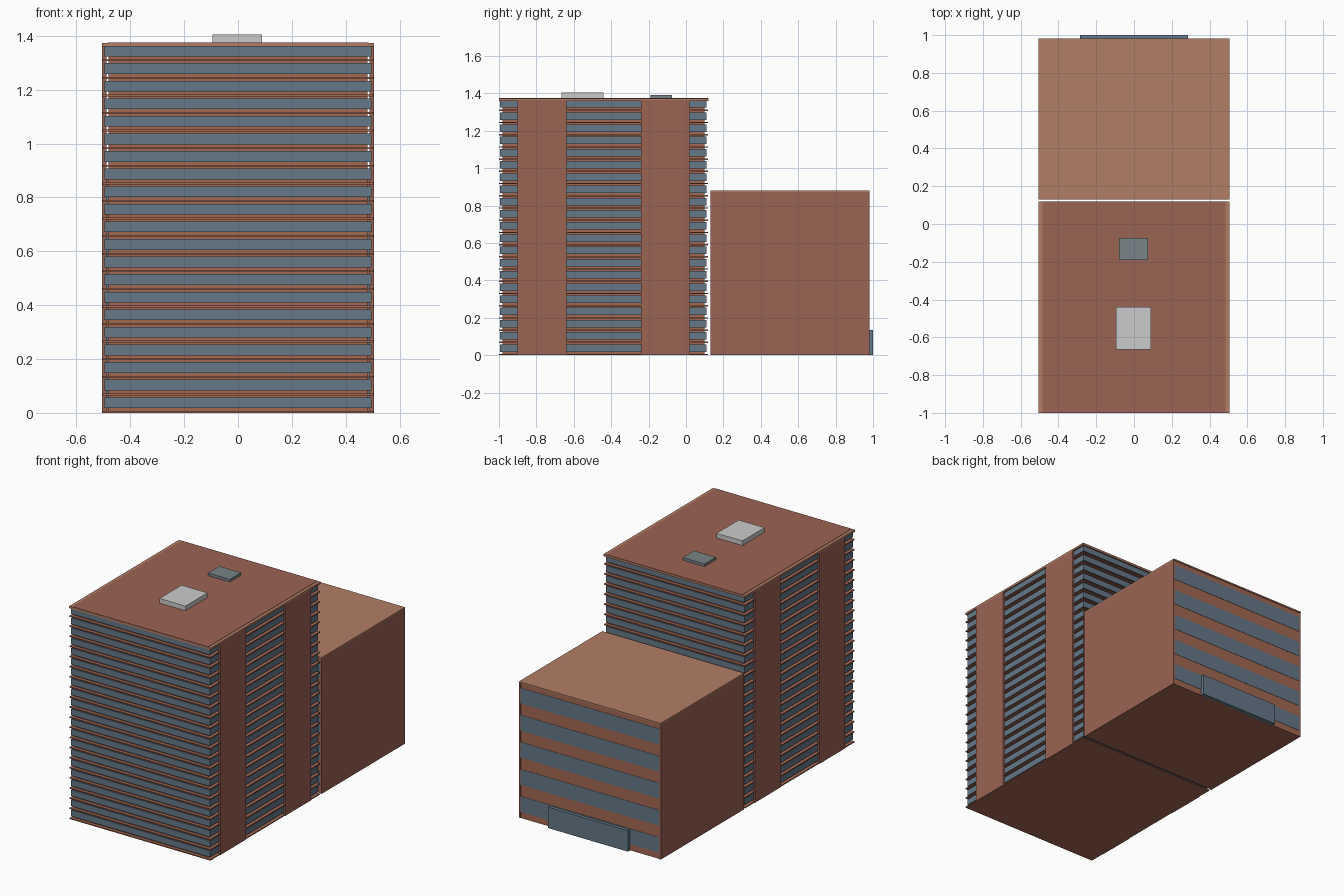
import bpy, bmesh

if "Cube" in bpy.data.objects:
    bpy.data.objects.remove(bpy.data.objects["Cube"])


def material(name, r, g, b):
    m = bpy.data.materials.new(name)
    m.diffuse_color = (r, g, b, 1)
    m.use_nodes = True
    m.node_tree.nodes["Principled BSDF"].inputs["Base Color"].default_value = m.diffuse_color
    return m


BRICK = material("brick", 0.33, 0.125, 0.09)
BAND = material("band_brick", 0.37, 0.14, 0.085)
TAN = material("tan_coping", 0.45, 0.21, 0.135)
GLASS = material("glass", 0.13, 0.19, 0.25)
PLANT = material("plant_grey", 0.19, 0.23, 0.24)


def boxes(name, spans, mat=None):
    """One object made of boxes, each (x0, x1, y0, y1, z0, z1)."""
    bm = bmesh.new()
    for x0, x1, y0, y1, z0, z1 in spans:
        vs = bmesh.ops.create_cube(bm, size=1)["verts"]
        for v in vs:
            v.co = ((x0 + x1) / 2 + v.co.x * (x1 - x0),
                    (y0 + y1) / 2 + v.co.y * (y1 - y0),
                    (z0 + z1) / 2 + v.co.z * (z1 - z0))
    me = bpy.data.meshes.new(name)
    bm.to_mesh(me)
    bm.free()
    ob = bpy.data.objects.new(name, me)
    bpy.context.collection.objects.link(ob)
    if mat:
        me.materials.append(mat)
    return ob


# Tower: recessed brick core, glass strips and thin floor fins on each storey
FLOORS, STEP = 21, 0.0653
boxes("tower_core", [(-0.481, 0.481, -0.98, 0.098, 0.001, 1.362)], BAND)
boxes("tower_windows", [(-0.495, 0.495, -0.994, 0.11, i * STEP + 0.018, i * STEP + 0.058)
                        for i in range(FLOORS)], GLASS)
boxes("floor_fins", [(-0.503, 0.503, -1.0, 0.117, i * STEP, i * STEP + 0.007)
                     for i in range(FLOORS)], BAND)

# Full-height brick piers on both sides
boxes("side_piers", [(min(s * 0.488, s * 0.506), max(s * 0.488, s * 0.506), y0, y1, 0, 1.365)
                     for s in (-1, 1) for y0, y1 in ((-0.9, -0.64), (-0.24, 0.02))], BRICK)

# Tower roof and rooftop plant
boxes("tower_roof_edge", [(-0.506, 0.506, -1.0, 0.12, 1.36, 1.373)], TAN)
boxes("tower_roof_deck", [(-0.485, 0.485, -0.998, 0.118, 1.37, 1.375)], BRICK)
boxes("large_roof_unit", [(-0.095, 0.09, -0.665, -0.44, 1.374, 1.405)])
boxes("small_roof_unit", [(-0.08, 0.075, -0.19, -0.075, 1.374, 1.392)], PLANT)

# Lower annex: blind side walls, banded end walls
boxes("annex_side_walls", [(-0.506, -0.495, 0.13, 0.98, 0, 0.872),
                           (0.495, 0.506, 0.13, 0.98, 0, 0.872)], BRICK)
boxes("annex_body", [(-0.495, 0.495, 0.134, 0.977, 0, 0.872)], BAND)
boxes("annex_windows", [(-0.495, 0.495, y0, y1, 0.04 + i * 0.175, 0.14 + i * 0.175)
                        for i in range(5) for y0, y1 in ((0.131, 0.15), (0.96, 0.979))], GLASS)
boxes("annex_roof", [(-0.506, 0.506, 0.13, 0.982, 0.871, 0.88)], TAN)
boxes("entrance", [(-0.285, 0.285, 0.97, 1.0, 0, 0.135)], GLASS)
